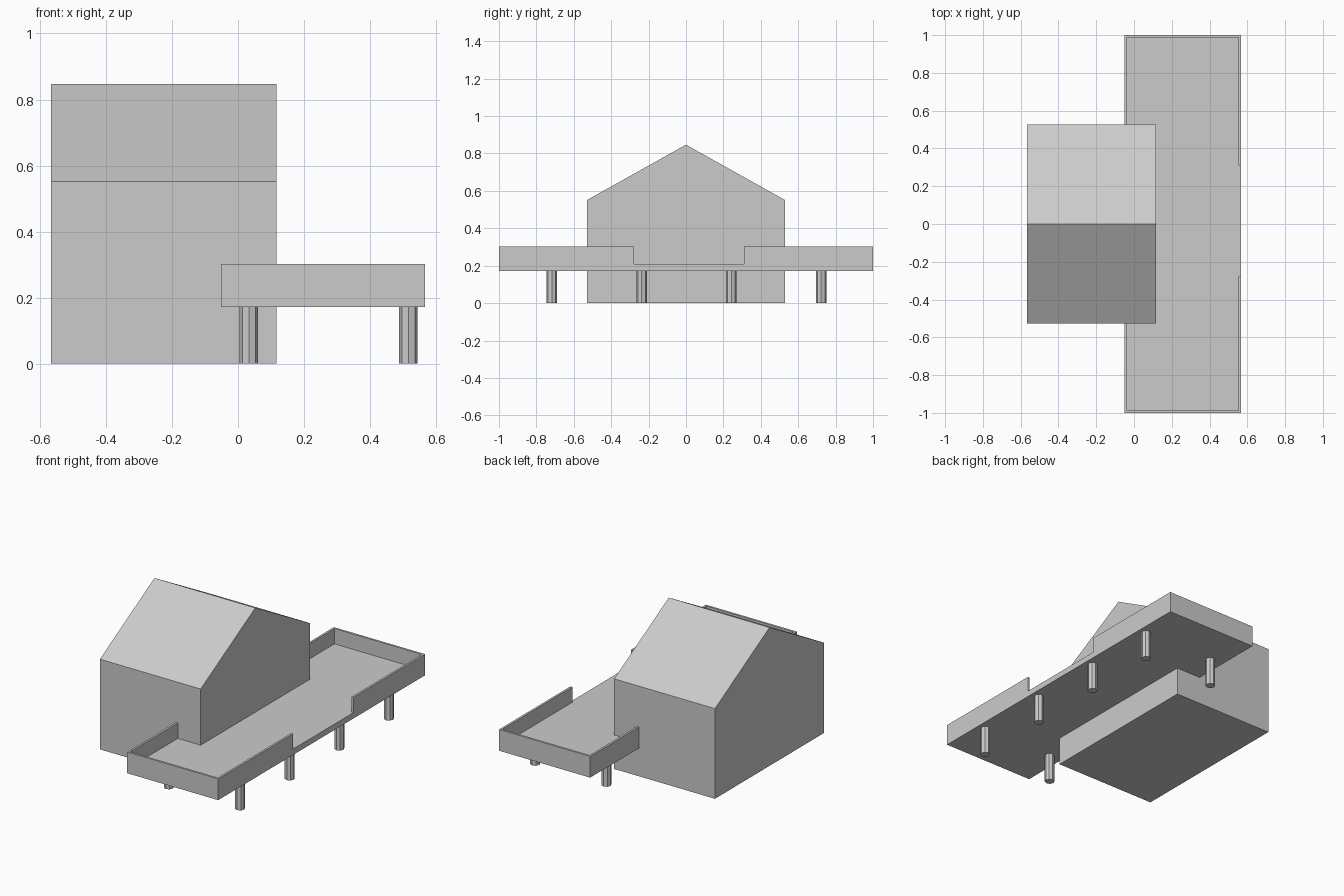
import bpy, bmesh
from mathutils import Vector

if "Cube" in bpy.data.objects:
    bpy.data.objects.remove(bpy.data.objects["Cube"])


def prism(name, profile, sweep):
    """Solid made by sweeping a closed flat outline along a vector."""
    bm = bmesh.new()
    face = bm.faces.new([bm.verts.new(p) for p in profile])
    new = bmesh.ops.extrude_face_region(bm, geom=[face], use_keep_orig=True)
    moved = [g for g in new["geom"] if isinstance(g, bmesh.types.BMVert)]
    bmesh.ops.translate(bm, verts=moved, vec=Vector(sweep))
    bmesh.ops.recalc_face_normals(bm, faces=bm.faces)
    mesh = bpy.data.meshes.new(name)
    bm.to_mesh(mesh)
    bm.free()
    obj = bpy.data.objects.new(name, mesh)
    bpy.context.collection.objects.link(obj)
    return obj


# Gabled house
HX0, HX1, HY, EAVE, RIDGE = -0.566, 0.117, 0.528, 0.552, 0.847
gable = [(-HY, 0), (HY, 0), (HY, EAVE), (0, RIDGE), (-HY, EAVE)]
prism("house", [(HX0, y, z) for y, z in gable], (HX1 - HX0, 0, 0))

# Raised deck floor
X0, X1, BOTTOM, FLOOR, TOP = -0.051, 0.566, 0.172, 0.208, 0.302
slab = [(X0, -1), (X1, -1), (X1, 1), (X0, 1)]
prism("deck_floor", [(x, y, BOTTOM) for x, y in slab], (0, 0, FLOOR - BOTTOM))

# Parapet around the deck, open on the +x side
T, GAP0, GAP1 = 0.013, -0.277, 0.31
rail = [(X1, GAP0), (X1, -1), (X0, -1), (X0, 1), (X1, 1), (X1, GAP1),
        (X1 - T, GAP1), (X1 - T, 1 - T), (X0 + T, 1 - T),
        (X0 + T, -1 + T), (X1 - T, -1 + T), (X1 - T, GAP0)]
prism("deck_parapet", [(x, y, FLOOR) for x, y in rail], (0, 0, TOP - FLOOR))

# Octagonal posts: four along the outer edge, two at the inner corners
outer = [(0.516, 0.003 + 0.48 * k) for k in (-1.5, -0.5, 0.5, 1.5)]
inner = [(0.033, 0.003 + 0.72 * s) for s in (-1, 1)]
for i, (x, y) in enumerate(outer + inner):
    bpy.ops.mesh.primitive_cylinder_add(vertices=8, radius=0.028, depth=BOTTOM,
                                        location=(x, y, BOTTOM / 2))
    bpy.context.object.name = f"deck_post_{i + 1}"
